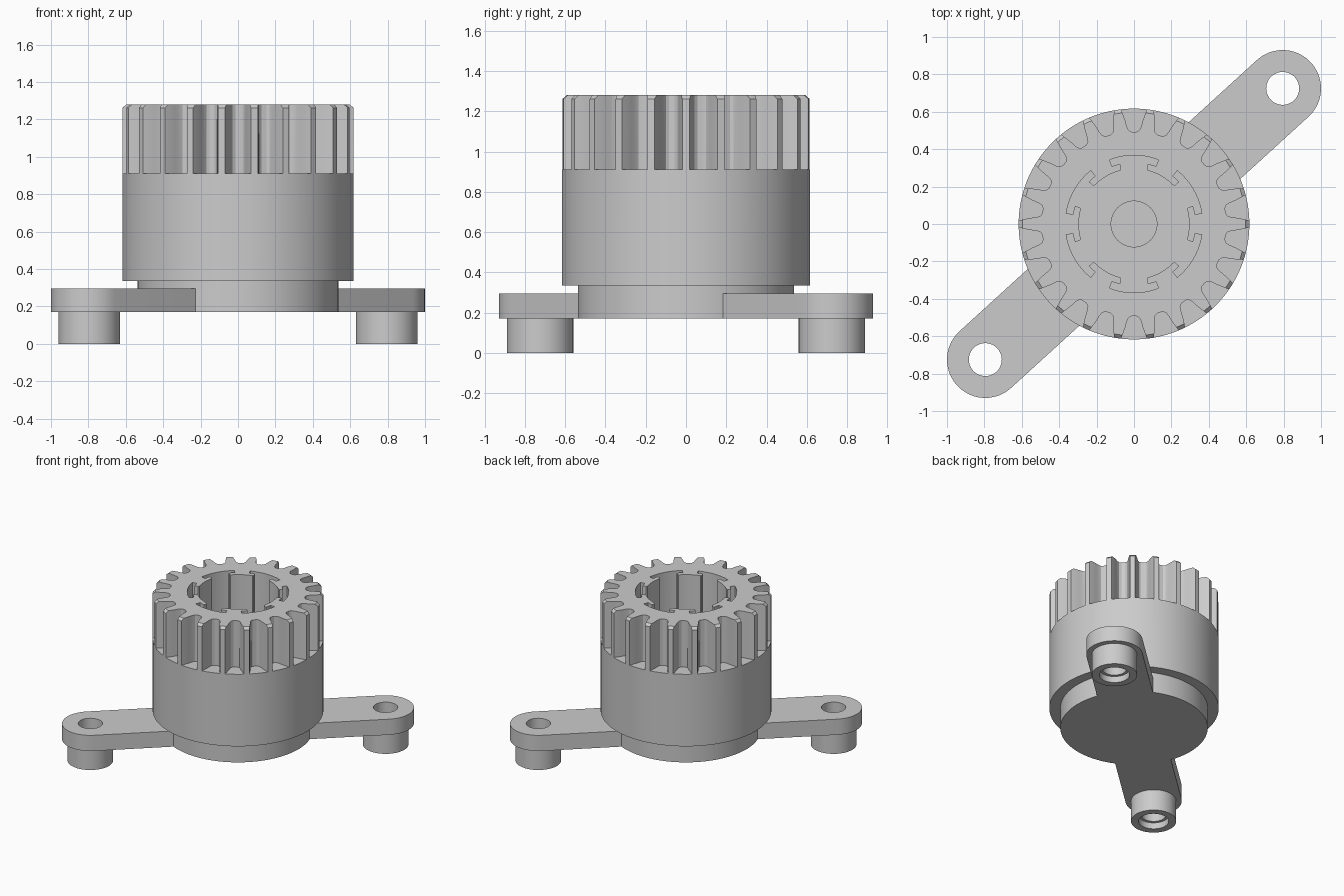
import bpy, bmesh
from math import sin, cos, pi, radians, atan2, hypot

if "Cube" in bpy.data.objects:
    bpy.data.objects.remove(bpy.data.objects["Cube"])

TEETH = 22


def polar(r, a):
    return (r * cos(a), r * sin(a))


def circle(cx, cy, r, n=48):
    return [(cx + r * cos(2 * pi * i / n), cy + r * sin(2 * pi * i / n)) for i in range(n)]


def clean(ob):
    bm = bmesh.new()
    bm.from_mesh(ob.data)
    bmesh.ops.remove_doubles(bm, verts=bm.verts, dist=1e-4)
    bmesh.ops.recalc_face_normals(bm, faces=bm.faces)
    bm.to_mesh(ob.data)
    bm.free()


def activate(ob):
    bpy.ops.object.select_all(action='DESELECT')
    ob.select_set(True)
    bpy.context.view_layer.objects.active = ob


def smooth(ob):
    activate(ob)
    bpy.ops.object.shade_smooth_by_angle(angle=radians(30))


def extrude(name, loops, z0, z1):
    """Flat outlines (inner loops become holes) pulled up from z0 to z1."""
    cu = bpy.data.curves.new(name, 'CURVE')
    cu.dimensions = '2D'
    cu.fill_mode = 'BOTH'
    cu.extrude = (z1 - z0) / 2
    for loop in loops:
        sp = cu.splines.new('POLY')
        sp.points.add(len(loop) - 1)
        for p, (x, y) in zip(sp.points, loop):
            p.co = (x, y, 0, 1)
        sp.use_cyclic_u = True
    ob = bpy.data.objects.new(name, cu)
    bpy.context.collection.objects.link(ob)
    ob.location.z = (z0 + z1) / 2
    activate(ob)
    bpy.ops.object.convert(target='MESH')
    ob = bpy.context.object
    clean(ob)
    return ob


def lathe(name, prof, x=0, y=0, n=64, closed=False):
    """Turned part from (radius, height) points."""
    bm = bmesh.new()
    rings = [[bm.verts.new((*polar(r, 2 * pi * i / n), z)) for i in range(n)] for r, z in prof]
    pairs = list(zip(rings, rings[1:]))
    if closed:
        pairs.append((rings[-1], rings[0]))
    for a, b in pairs:
        for i in range(n):
            j = (i + 1) % n
            bm.faces.new((a[i], a[j], b[j], b[i]))
    me = bpy.data.meshes.new(name)
    bm.to_mesh(me)
    bm.free()
    ob = bpy.data.objects.new(name, me)
    bpy.context.collection.objects.link(ob)
    ob.location = (x, y, 0)
    clean(ob)
    return ob


# Turned drum: stepped foot, body and chamfered gear blank
drum = lathe('gear_drum', [(0, .17), (.537, .17), (.537, .335), (.617, .335),
                           (.617, 1.262), (.597, 1.28), (0, 1.28)], n=176)

# Gaps between the teeth (radius, half width)
half = [(.66, .088), (.617, .071), (.585, .058), (.55, .046), (.52, .038), (.502, .029), (.493, .014)]
gap = half + [(r, -w) for r, w in reversed(half)]
gaps = []
for k in range(TEETH):
    a = 2 * pi * (k + .5) / TEETH
    gaps.append([(r * cos(a) - w * sin(a), r * sin(a) + w * cos(a)) for r, w in gap])
gap_cutter = extrude('tooth_gap_cutter', gaps, .91, 1.4)

# Bore with six T-shaped slots
side = [(.295, d) for d in (-30, -26, -22, -18, -14.5)] + [(.303, -13), (.33, -13), (.33, -17), (.33, -21)]
arc = [(.367, d) for d in (-21, -17, -13, -9, -5, 0, 5, 9, 13, 17, 21)]
slot = side + arc + [(r, -d) for r, d in reversed(side[1:])]
bore = [polar(r, radians(30 + 60 * k + d)) for k in range(6) for r, d in slot]
bore_cutter = extrude('bore_cutter', [bore], .34, 1.4)

for cutter in (gap_cutter, bore_cutter):
    cutter.hide_render = True
    m = drum.modifiers.new('cut', 'BOOLEAN')
    m.operation = 'DIFFERENCE'
    m.solver = 'EXACT'
    m.object = cutter
activate(drum)
bpy.ops.object.convert(target='MESH')
drum = bpy.context.object
for cutter in (gap_cutter, bore_cutter):
    bpy.data.objects.remove(cutter)
smooth(drum)

# Short peg on the floor of the bore
smooth(lathe('centre_peg', [(0, .335), (.125, .335), (.125, .45), (0, .45)]))

# Two opposite mounting arms, each with a hollow post below its eye
EX, EY, W = .795, .725, .205
for label, s in (('right', 1), ('left', -1)):
    ex, ey = s * EX, s * EY
    a = atan2(ey, ex)
    tip = [(ex + W * cos(a + t), ey + W * sin(a + t)) for t in [pi * (i / 24 - .5) for i in range(25)]]
    root = [(.485 * cos(a) - q * W * sin(a), .485 * sin(a) + q * W * cos(a)) for q in (1, -1)]
    smooth(extrude(label + '_arm', [tip + root, circle(ex, ey, .088)], .17, .295))
    smooth(lathe(label + '_post', [(.165, .17), (.165, 0), (.11, 0), (.11, .05), (.088, .05), (.088, .17)],
                 ex, ey, n=48, closed=True))
